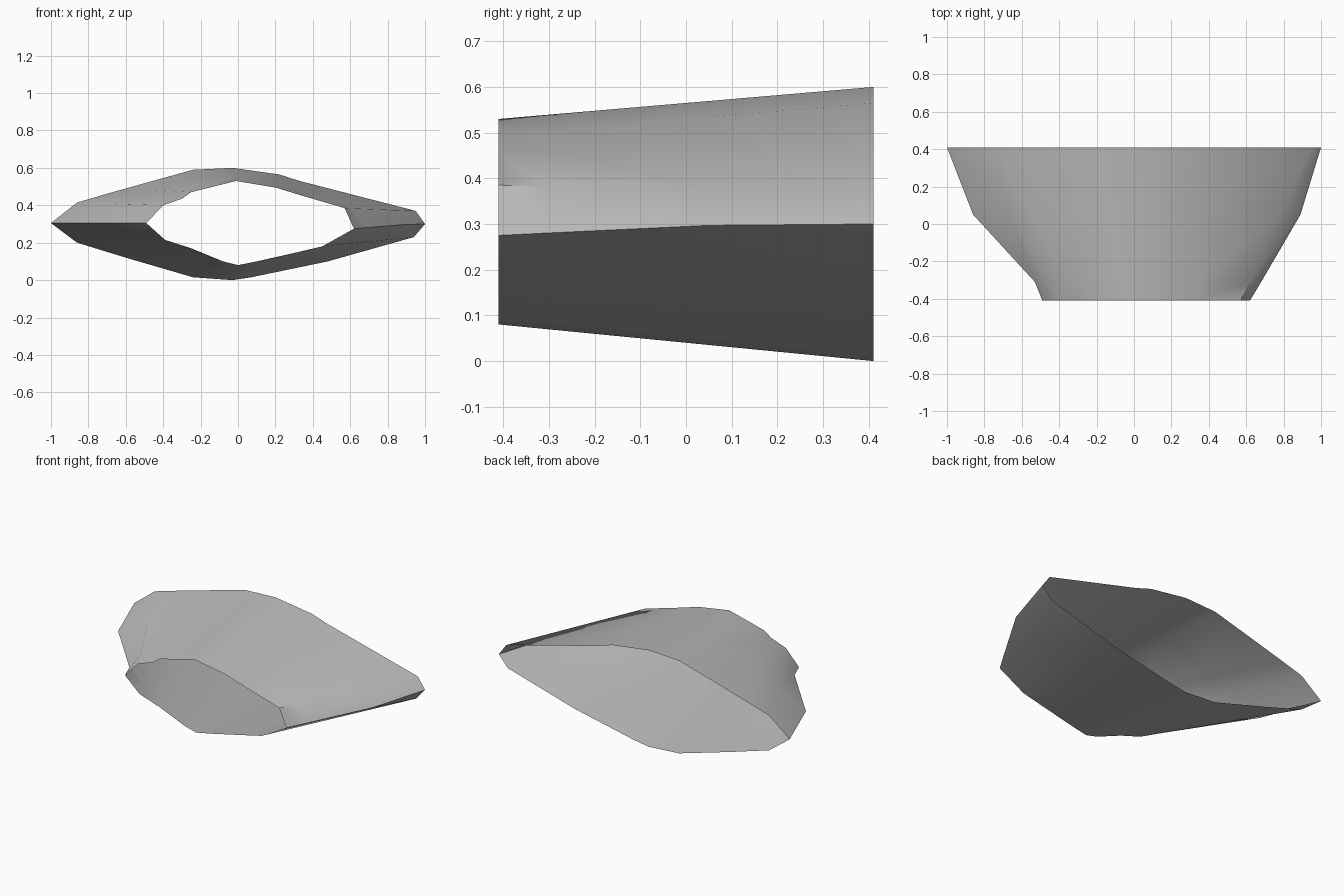
import bpy
import bmesh
import math
from mathutils import Vector

default_cube = bpy.data.objects.get("Cube")
if default_cube:
    bpy.data.objects.remove(default_cube, do_unlink=True)


def make_material(name, colour):
    material = bpy.data.materials.new(name)
    material.use_nodes = True
    material.diffuse_color = colour
    material.node_tree.nodes["Principled BSDF"].inputs["Base Color"].default_value = colour
    return material


# Matching (x, z) outlines of the wide back mouth and the narrow front mouth
back_mouth = [
    (-1, .305), (-.86, .415), (-.73, .453), (-.6, .49), (-.24, .59), (-.03, .6),
    (.22, .565), (.33, .53), (.95, .37), (1, .3), (.94, .23), (.48, .1),
    (.07, .015), (-.03, 0), (-.24, .015), (-.6, .12), (-.86, .2),
]
front_mouth = [
    (-.49, .305), (-.4, .4), (-.3, .435), (-.25, .47), (-.11, .505), (-.01, .53),
    (.2, .495), (.33, .455), (.57, .385), (.62, .275), (.45, .18), (.3, .145),
    (.1, .1), (0, .08), (-.08, .1), (-.25, .17), (-.39, .215),
]
half_depth = .41
left_tip, right_tip = front_mouth.index((.62, .275)), 0

# Ring depth, with the places where the two pointed sides leave a straight line
rings = [
    (-half_depth, {}),
    (-.31, {right_tip: (-.53, .305), left_tip: (.68, .28)}),
    (.05, {right_tip: (-.86, .305), left_tip: (.89, .297)}),
    (half_depth, {}),
]


def ring_points(depth, bends):
    blend = (depth + half_depth) / (2 * half_depth)
    points = []
    for index, (front, back) in enumerate(zip(front_mouth, back_mouth)):
        straight = Vector(front).lerp(Vector(back), blend)
        x, z = bends.get(index, straight)
        points.append((x, depth, z))
    return points


# Open flared sleeve lofted through the rings
bm = bmesh.new()
loops = [[bm.verts.new(p) for p in ring_points(*ring)] for ring in rings]
count = len(back_mouth)
for near, far in zip(loops, loops[1:]):
    for i in range(count):
        j = (i + 1) % count
        bm.faces.new((near[i], far[i], far[j], near[j]))
bm.normal_update()
# Make the sleeve face outward, judged from its topmost faces
top_face = max(bm.faces, key=lambda face: face.calc_center_median().z)
if top_face.normal.z < 0:
    bmesh.ops.reverse_faces(bm, faces=bm.faces[:])

mesh = bpy.data.meshes.new("flared_sleeve")
bm.to_mesh(mesh)
bm.free()
mesh.materials.append(make_material("plain grey", (.5, .5, .5, 1)))
sleeve = bpy.data.objects.new("flared_sleeve", mesh)
bpy.context.collection.objects.link(sleeve)

# Soft shading with crisp side ridges
bpy.ops.object.select_all(action="DESELECT")
sleeve.select_set(True)
bpy.context.view_layer.objects.active = sleeve
bpy.ops.object.shade_smooth_by_angle(angle=math.radians(40))
